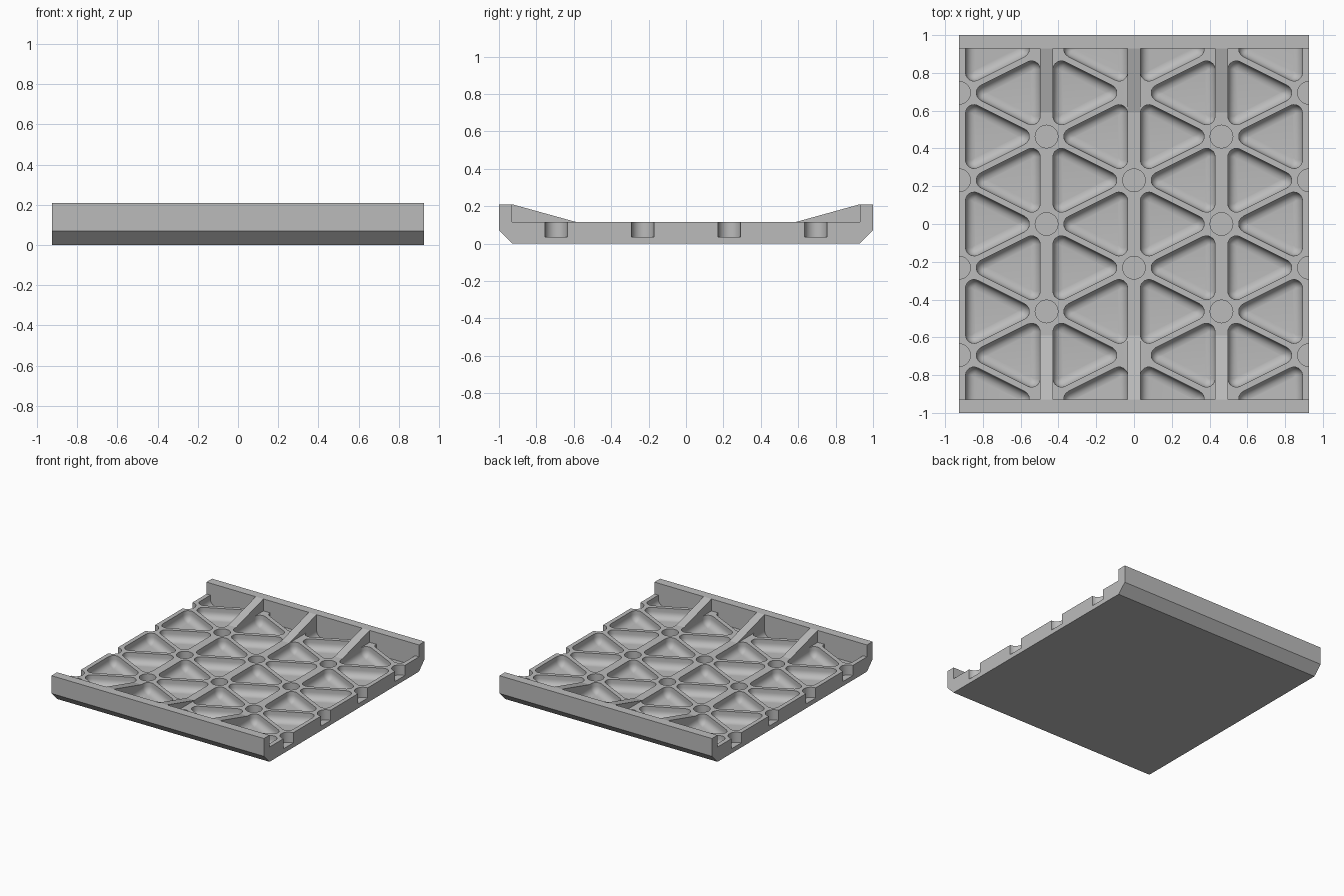
import bpy, bmesh, math
from mathutils import Vector

cube = bpy.data.objects.get("Cube")
if cube:
    bpy.data.objects.remove(cube, do_unlink=True)

grey = bpy.data.materials.new("plain grey")
grey.use_nodes = True
colour = (0.5, 0.5, 0.5, 1)
grey.diffuse_color = colour
grey.node_tree.nodes["Principled BSDF"].inputs["Base Color"].default_value = colour

HALF_X, RAIL_Y, DECK_Z, TOP_Z, FLOOR_Z = 0.926, 0.93, 0.116, 0.21, 0.036
STEP = HALF_X / 2          # spacing of the rib lattice
RIB, DIAGONAL = 0.034, 0.016   # half widths of straight and diagonal ribs
CORNER, FILLET = 0.045, 0.05


def make_object(name, bm):
    bmesh.ops.recalc_face_normals(bm, faces=bm.faces)
    mesh = bpy.data.meshes.new(name)
    bm.to_mesh(mesh)
    bm.free()
    mesh.materials.append(grey)
    obj = bpy.data.objects.new(name, mesh)
    bpy.context.collection.objects.link(obj)
    return obj


def extrude_profile(bm, profile, x0, x1):
    """Extrude a (y, z) outline along x."""
    face = bm.faces.new([bm.verts.new((x0, y, z)) for y, z in profile])
    new = bmesh.ops.extrude_face_region(bm, geom=[face])["geom"]
    bmesh.ops.translate(bm, vec=(x1 - x0, 0, 0),
                        verts=[v for v in new if isinstance(v, bmesh.types.BMVert)])


def rounded_triangle(nodes, widths, inset, radius, steps=6):
    """Triangle with sides moved inward and corners rounded, counter-clockwise."""
    lines = []
    for i in range(3):
        a, b = nodes[i], nodes[(i + 1) % 3]
        d = (b - a).normalized()
        n = Vector((-d.y, d.x))
        lines.append((n, n.dot(a) + widths[i] + inset + radius))
    points = []
    for i in range(3):
        (n0, c0), (n1, c1) = lines[i - 1], lines[i]
        det = n0.x * n1.y - n0.y * n1.x
        centre = Vector(((c0 * n1.y - c1 * n0.y) / det, (n0.x * c1 - n1.x * c0) / det))
        start = math.atan2(-n0.y, -n0.x)
        turn = (math.atan2(-n1.y, -n1.x) - start) % math.tau
        for k in range(steps + 1):
            t = start + turn * k / steps
            points.append(centre + radius * Vector((math.cos(t), math.sin(t))))
    return points


def add_pocket(cutter, nodes, widths):
    """Loft a pocket with a rounded floor edge, trimmed at the end rails."""
    bm = bmesh.new()
    levels = [(0, 0.3), (0, FLOOR_Z + FILLET)]
    for k in range(1, 6):
        t = k / 5 * math.pi / 2
        levels.append((FILLET * (1 - math.cos(t)), FLOOR_Z + FILLET * (1 - math.sin(t))))
    rings = []
    for inset, z in levels:
        outline = rounded_triangle(nodes, widths, inset, max(CORNER - inset, 0.003))
        rings.append([bm.verts.new((p.x, p.y, z)) for p in outline])
    count = len(rings[0])
    for upper, lower in zip(rings, rings[1:]):
        for i in range(count):
            j = (i + 1) % count
            bm.faces.new((upper[i], upper[j], lower[j], lower[i]))
    bm.faces.new(rings[0])
    bm.faces.new(rings[-1])
    for side in (-1, 1):
        cut = bmesh.ops.bisect_plane(bm, geom=bm.verts[:] + bm.edges[:] + bm.faces[:],
                                     plane_co=(0, side * RAIL_Y, 0),
                                     plane_no=(0, side, 0), clear_outer=True)
        edges = [e for e in cut["geom_cut"] if isinstance(e, bmesh.types.BMEdge)]
        if edges:
            bmesh.ops.contextual_create(bm, geom=edges)
    bmesh.ops.recalc_face_normals(bm, faces=bm.faces)
    part = bpy.data.meshes.new("pocket")
    bm.to_mesh(part)
    bm.free()
    cutter.from_mesh(part)
    bpy.data.meshes.remove(part)


# Deck with upright end rails and chamfered lower edges
bm = bmesh.new()
half = [(RAIL_Y, 0), (1, 0.07), (1, TOP_Z), (RAIL_Y, TOP_Z), (RAIL_Y, DECK_Z)]
extrude_profile(bm, half + [(-y, z) for y, z in reversed(half)], -HALF_X, HALF_X)
deck = make_object("deck_with_rails", bm)

# Triangular pockets: each column holds alternating triangles
cutter = bmesh.new()
for column in range(4):
    x0 = -HALF_X + column * STEP
    x1 = x0 + STEP
    for row in range(-4, 5):
        y = row * STEP / 2
        base_left = (row + column) % 2 == 0
        if base_left:
            nodes = [Vector((x0, y + STEP / 2)), Vector((x0, y - STEP / 2)), Vector((x1, y))]
        else:
            nodes = [Vector((x1, y - STEP / 2)), Vector((x1, y + STEP / 2)), Vector((x0, y))]
        add_pocket(cutter, nodes, (RIB, DIAGONAL, DIAGONAL))

# Round blind holes where the ribs meet
for line in range(-2, 3):
    for row in range(-3, 4):
        if (row + line) % 2 == 0 or (line == 0 and abs(row) == 3):
            if line % 2 == 0:
                continue
        if line % 2 == 0 and row % 2 == 0 or line % 2 and row % 2:
            continue
        made = bmesh.ops.create_cone(cutter, cap_ends=True, segments=32, radius1=0.06,
                                     radius2=0.06, depth=0.2)
        bmesh.ops.translate(cutter, verts=made["verts"],
                            vec=(line * STEP, row * STEP / 2, FLOOR_Z + 0.1))
tool = make_object("pocket_cutter", cutter)
tool.hide_render = True

cut = deck.modifiers.new("pockets", 'BOOLEAN')
cut.operation = 'DIFFERENCE'
cut.solver = 'EXACT'
cut.object = tool
bpy.context.view_layer.objects.active = deck
deck.select_set(True)
bpy.ops.object.modifier_apply(modifier=cut.name)
bpy.data.objects.remove(tool, do_unlink=True)
bpy.ops.object.shade_smooth_by_angle(angle=math.radians(30))

# Sloping gussets bracing the rails
for side, word in ((-1, "front"), (1, "back")):
    for line, place in ((-1, "right"), (0, "middle"), (1, "left")):
        bm = bmesh.new()
        wedge = [(0.59, DECK_Z), (RAIL_Y, TOP_Z), (0.94, TOP_Z - 0.001),
                 (0.94, DECK_Z - 0.02), (0.59, DECK_Z - 0.02)]
        extrude_profile(bm, [(side * y, z) for y, z in wedge],
                        line * STEP - RIB, line * STEP + RIB)
        make_object(f"{word}_{place}_gusset", bm)
